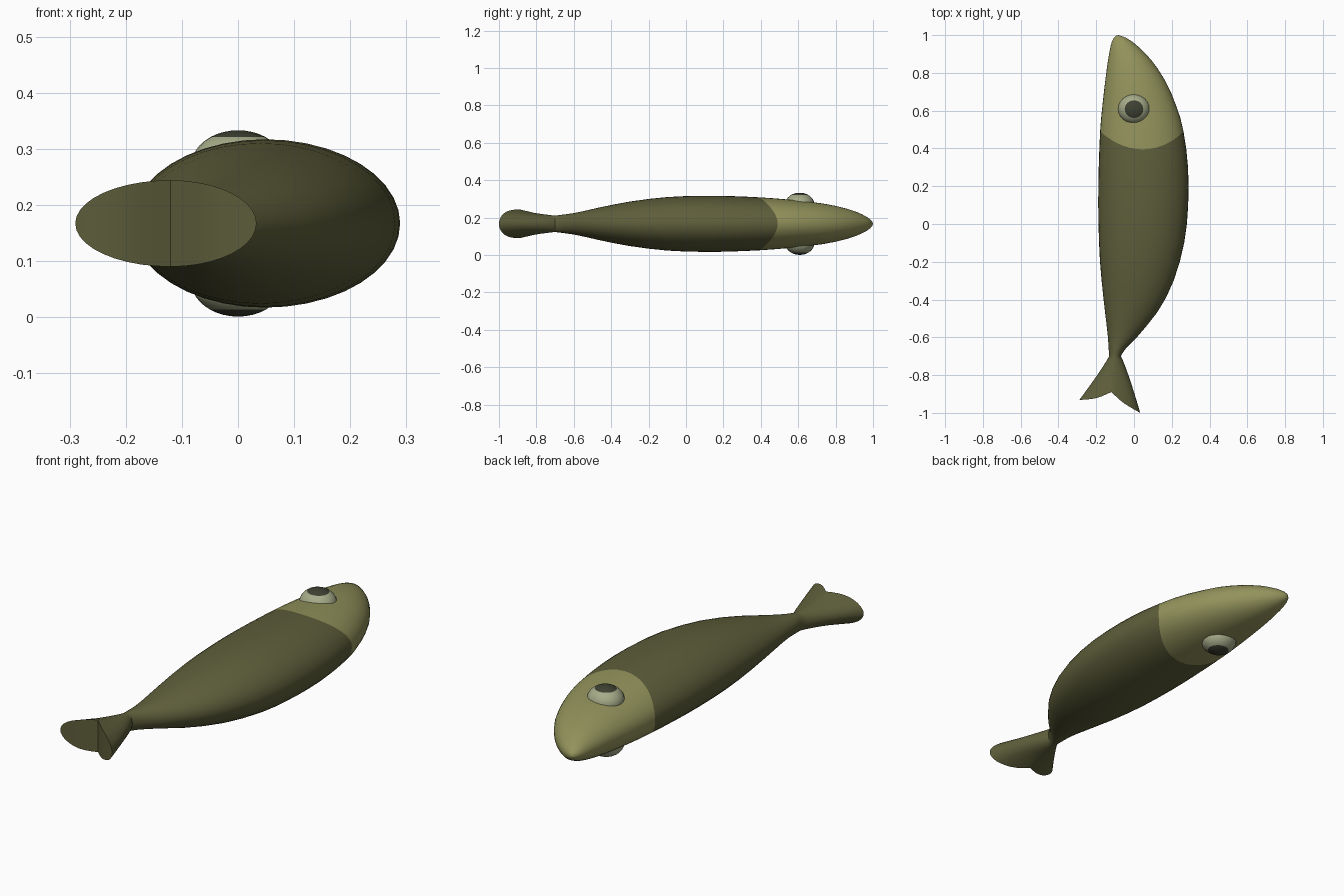
import bpy, bmesh, math

if "Cube" in bpy.data.objects:
    bpy.data.objects.remove(bpy.data.objects["Cube"])

N = 40          # sides around the body
ZC = 0.167      # height of the body's middle plane


def material(name, rgb):
    m = bpy.data.materials.new(name)
    m.diffuse_color = (*rgb, 1)
    m.use_nodes = True
    m.node_tree.nodes["Principled BSDF"].inputs["Base Color"].default_value = m.diffuse_color
    return m


BODY = material("olive body", (0.112, 0.112, 0.044))
HEAD = material("light olive head", (0.29, 0.29, 0.107))
EYE = material("pale eye", (0.38, 0.41, 0.25))
PUPIL = material("dark pupil", (0.048, 0.053, 0.032))


def curve(pts, t):
    """Smooth interpolation through (t, value) points."""
    t = min(max(t, pts[0][0]), pts[-1][0])
    i = 0
    while i < len(pts) - 2 and t > pts[i + 1][0]:
        i += 1

    def slope(j):
        a, b = pts[max(j - 1, 0)], pts[min(j + 1, len(pts) - 1)]
        return (b[1] - a[1]) / (b[0] - a[0])
    (t0, v0), (t1, v1) = pts[i], pts[i + 1]
    d = t1 - t0
    s = (t - t0) / d
    return ((2*s**3 - 3*s*s + 1) * v0 + (s**3 - 2*s*s + s) * d * slope(i)
            + (3*s*s - 2*s**3) * v1 + (s**3 - s*s) * d * slope(i + 1))


# Outlines along the length: belly edge, back edge, half thickness
LEFT = [(-0.7, -0.132), (-0.6, -0.138), (-0.4, -0.161), (-0.2, -0.18), (0, -0.188),
        (0.2, -0.189), (0.48, -0.18), (0.6, -0.17), (0.8, -0.147), (0.9, -0.132),
        (0.96, -0.119), (0.985, -0.107), (0.996, -0.096)]
RIGHT = [(-0.7, -0.070), (-0.66, -0.045), (-0.6, 0.015), (-0.45, 0.135), (-0.3, 0.21),
         (-0.15, 0.255), (0, 0.28), (0.2, 0.289), (0.35, 0.282), (0.5, 0.26), (0.6, 0.233),
         (0.75, 0.17), (0.87, 0.09), (0.95, 0.01), (0.985, -0.04), (0.996, -0.068)]
HALF = [(-0.7, 0.044), (-0.6, 0.057), (-0.45, 0.09), (-0.3, 0.119), (-0.1, 0.143),
        (0.1, 0.15), (0.3, 0.146), (0.5, 0.134), (0.7, 0.113), (0.8, 0.096),
        (0.9, 0.068), (0.96, 0.041), (0.985, 0.024), (0.996, 0.012)]
# Forked end of the tail, y against x
FORK_L = [(-0.29, -0.932), (-0.2, -0.922), (-0.12, -0.89)]
FORK_R = [(-0.12, -0.89), (-0.065, -0.94), (-0.02, -0.97), (0.033, -1.0)]


def finish(obj):
    for o in bpy.context.selected_objects:
        o.select_set(False)
    obj.select_set(True)
    bpy.context.view_layer.objects.active = obj
    bpy.ops.object.shade_smooth_by_angle(angle=math.radians(42))


def new_object(name, bm, mats):
    bmesh.ops.recalc_face_normals(bm, faces=bm.faces)
    me = bpy.data.meshes.new(name)
    bm.to_mesh(me)
    bm.free()
    for m in mats:
        me.materials.append(m)
    obj = bpy.data.objects.new(name, me)
    bpy.context.collection.objects.link(obj)
    finish(obj)
    return obj


def body_ring(y0):
    """Oval section, bowed backwards near the head/body colour seam."""
    bow = 0.095 * max(0, 1 - abs(y0 - 0.49) / 0.4)
    ring = []
    for k in range(N):
        a = 2 * math.pi * k / N
        y = y0 - bow * math.sin(a) ** 2
        l, r, h = curve(LEFT, y), curve(RIGHT, y), curve(HALF, y)
        ring.append(((l + r) / 2 + (r - l) / 2 * math.cos(a), y, ZC + h * math.sin(a)))
    return ring


def fork_ring():
    ring = []
    for k in range(N):
        a = 2 * math.pi * k / N
        c = math.cos(a)
        x = -0.12 + c * (0.153 if c > 0 else 0.17)
        y = curve(FORK_R, x) if c > 0 else curve(FORK_L, x)
        ring.append((x, y, ZC + 0.077 * math.sin(a)))
    return ring


# Body, head and tail in one loft, from tail fork to nose
neck, fork = body_ring(-0.7), fork_ring()
rings = [fork]
for s, hs in ((0.8, 0.068), (0.6, 0.059), (0.4, 0.053), (0.2, 0.048), (0.07, 0.045)):
    ring = []
    for k in range(N):
        (x0, y0, _), (x1, y1, _) = neck[k], fork[k]
        flare = s ** 0.85 if x1 > -0.12 else s ** 1.1
        ring.append((x0 + (x1 - x0) * flare, y0 + (y1 - y0) * s,
                     ZC + hs * math.sin(2 * math.pi * k / N)))
    rings.append(ring)
levels = [-0.7, -0.68, -0.65, -0.6, -0.54, -0.47, -0.39, -0.3, -0.2, -0.1, 0, 0.1, 0.2, 0.3,
          0.4, 0.49, 0.56, 0.63, 0.7, 0.76, 0.82, 0.87, 0.91, 0.94, 0.965, 0.985, 0.996]
first_level = len(rings)
rings += [body_ring(y) for y in levels]
seam = first_level + levels.index(0.49)

bm = bmesh.new()
loops = [[bm.verts.new(p) for p in ring] for ring in rings]
for i in range(len(loops) - 1):
    for k in range(N):
        j = (k + 1) % N
        f = bm.faces.new((loops[i][k], loops[i][j], loops[i + 1][j], loops[i + 1][k]))
        f.material_index = 1 if i >= seam else 0
# Nose tip
tip = bm.verts.new((-0.083, 1.0, ZC))
for k in range(N):
    bm.faces.new((loops[-1][k], loops[-1][(k + 1) % N], tip)).material_index = 1
# Notched end face of the tail, as upright strips
end = loops[0]
for k in range(N // 2):
    quad = [end[k], end[k + 1], end[(N - k - 1) % N], end[(N - k) % N]]
    bm.faces.new(list(dict.fromkeys(quad)))
new_object("fish_body", bm, [BODY, HEAD])

# Eyes: flattened domes with a dark pupil cap, one on each flank
for side, label in ((1, "upper"), (-1, "lower")):
    bm = bmesh.new()
    bmesh.ops.create_uvsphere(bm, u_segments=24, v_segments=20, radius=1)
    for f in bm.faces:
        if f.calc_center_median().z * side > 0.81:
            f.material_index = 1
    for v in bm.verts:
        v.co = (v.co.x * 0.084, 0.608 + v.co.y * 0.079,
                ZC + side * 0.102 + v.co.z * 0.064)
    new_object(label + "_eye", bm, [EYE, PUPIL])
